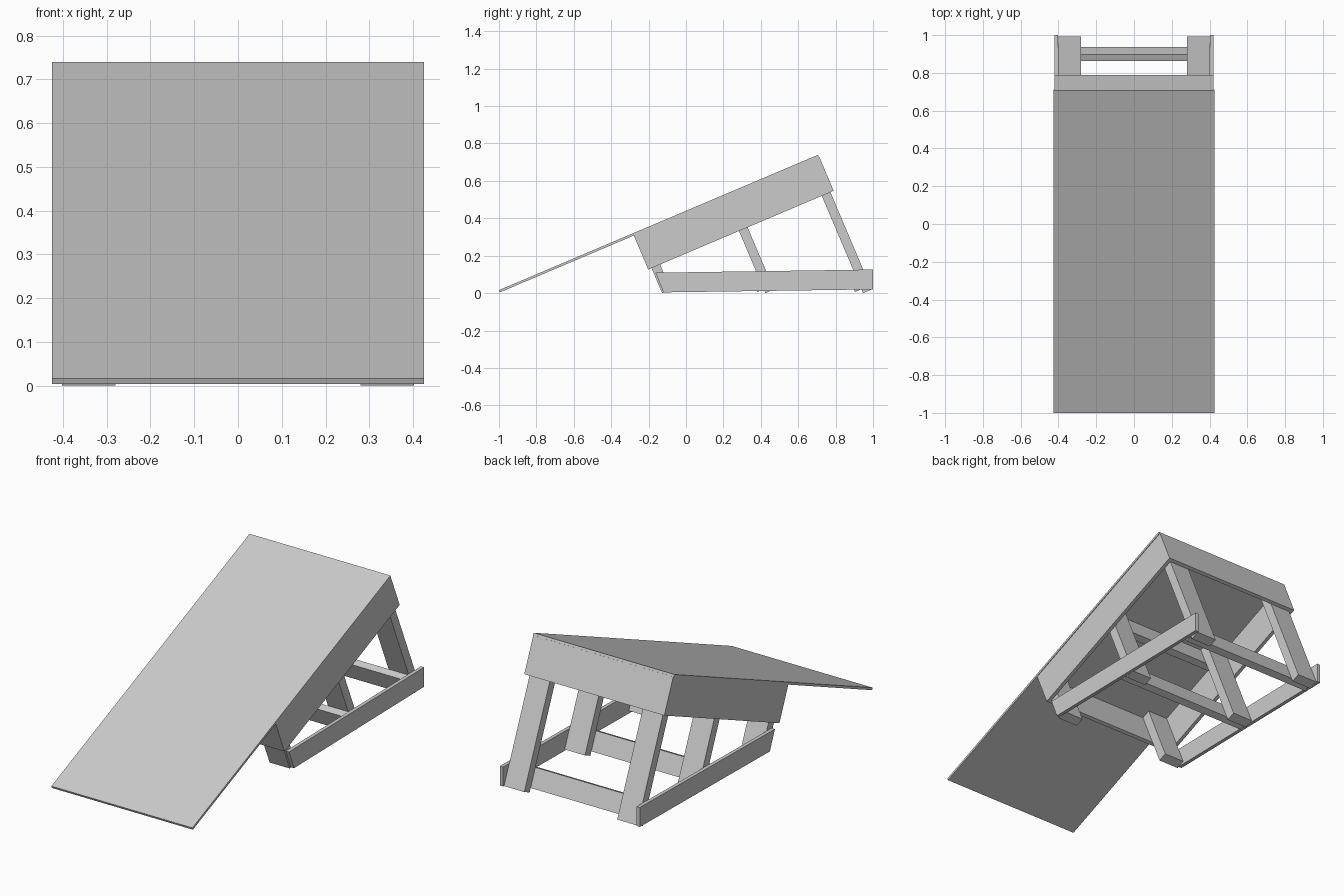
import bpy, bmesh
from math import sin, cos, radians

if "Cube" in bpy.data.objects:
    bpy.data.objects.remove(bpy.data.objects["Cube"])

A = radians(22.98)
Y0, Z0 = -0.995, 0.004      # lower front edge of the deck


def to_yz(u, n):
    """Slope coordinates (along deck, normal to deck) to world y, z."""
    return (Y0 + u * cos(A) - n * sin(A), Z0 + u * sin(A) + n * cos(A))


def prism(name, profile, x0, x1):
    """Extrude a yz profile from x0 to x1."""
    bm = bmesh.new()
    face = bm.faces.new([bm.verts.new((x0, y, z)) for y, z in profile])
    ext = bmesh.ops.extrude_face_region(bm, geom=[face])
    verts = [v for v in ext["geom"] if isinstance(v, bmesh.types.BMVert)]
    bmesh.ops.translate(bm, verts=verts, vec=(x1 - x0, 0, 0))
    bmesh.ops.recalc_face_normals(bm, faces=bm.faces)
    me = bpy.data.meshes.new(name)
    bm.to_mesh(me)
    bm.free()
    ob = bpy.data.objects.new(name, me)
    bpy.context.collection.objects.link(ob)
    return ob


def board(name, u0, u1, n0, n1, x0, x1):
    """Plank aligned with the slope."""
    pts = [to_yz(u0, n0), to_yz(u1, n0), to_yz(u1, n1), to_yz(u0, n1)]
    return prism(name, pts, x0, x1)


def ground_n(u, z=0.0):
    """Normal offset at which slope position u reaches height z."""
    return (z - Z0 - u * sin(A)) / cos(A)


def mirrored(ob):
    m = ob.modifiers.new("mirror", "MIRROR")
    m.use_axis[0] = True


# Sloping deck
board("deck", 0, 1.853, 0, 0.013, -0.425, 0.425)

# Frame under the deck
mirrored(board("side_board", 0.797, 1.836, -0.197, 0, 0.402, 0.422))
board("front_board", 0.778, 0.797, -0.197, 0, -0.422, 0.422)
board("back_board", 1.836, 1.855, -0.197, 0, -0.422, 0.422)

# Legs, square to the deck
for name, u in (("front", 0.797), ("middle", 1.305), ("back", 1.786)):
    mirrored(board(name + "_leg", u, u + 0.05, ground_n(u), 0, 0.28, 0.402))

# Low cross bars against the front of the middle and back legs
for name, u in (("middle", 1.305), ("back", 1.786)):
    n = ground_n(u - 0.038, 0.006)
    board(name + "_cross_bar", u - 0.038, u, n, n + 0.105, -0.402, 0.402)

# Joist under the middle of the deck
board("middle_joist", 1.267, 1.305, -0.105, 0, -0.402, 0.402)

# Base rails
mirrored(prism("base_rail", [(-0.12, 0.004), (1.0, 0.02), (1.0, 0.126), (-0.163, 0.109)],
               0.402, 0.422))
